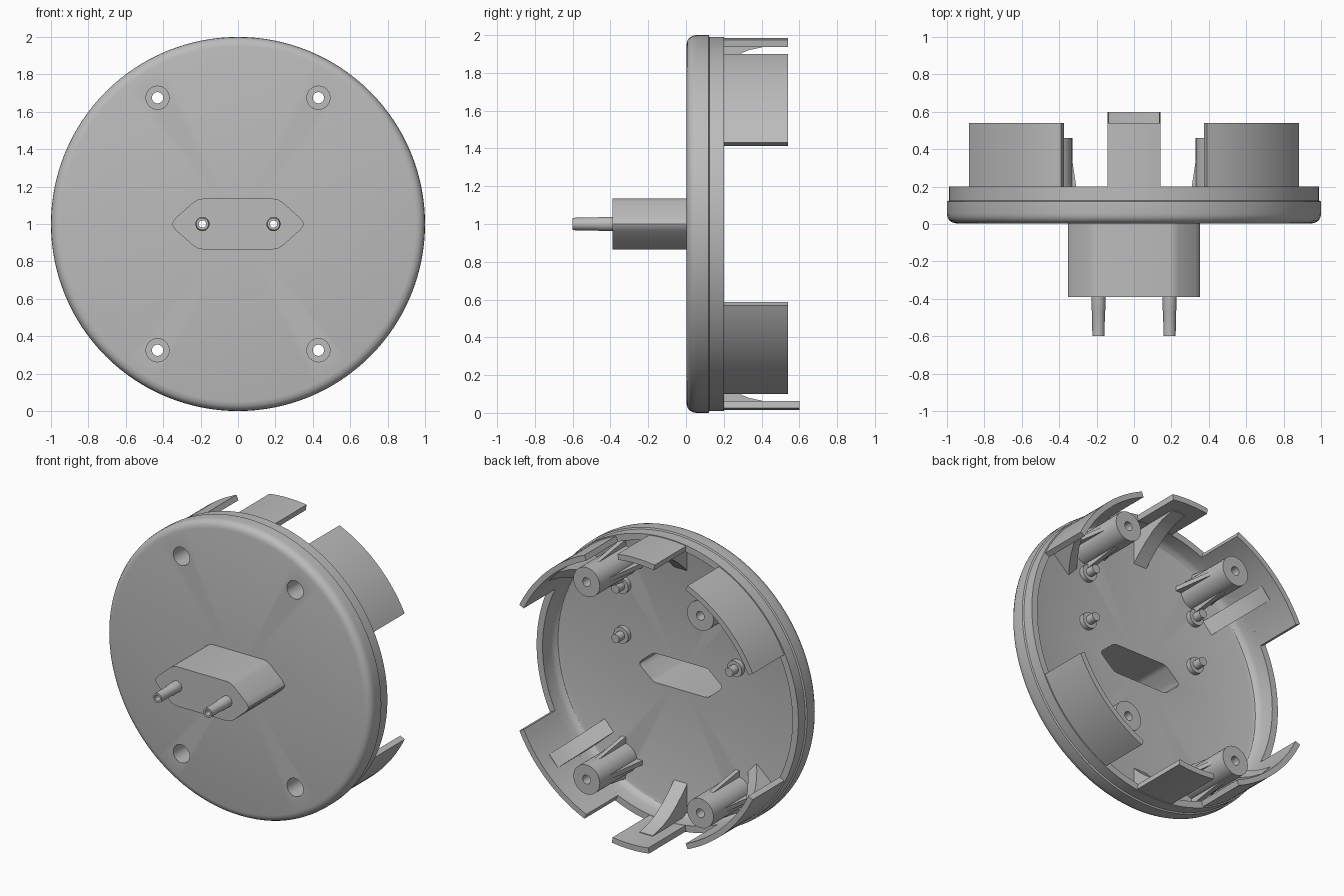
import bpy, bmesh, math

if "Cube" in bpy.data.objects:
    bpy.data.objects.remove(bpy.data.objects["Cube"])

grey = bpy.data.materials.new("plain grey")
grey.use_nodes = True
colour = (0.5, 0.5, 0.5, 1)
grey.diffuse_color = colour
grey.node_tree.nodes["Principled BSDF"].inputs["Base Color"].default_value = colour

CZ = 1.0  # height of the disc axis


def make(name, verts, faces):
    mesh = bpy.data.meshes.new(name)
    mesh.from_pydata(verts, [], faces)
    bm = bmesh.new()
    bm.from_mesh(mesh)
    bmesh.ops.remove_doubles(bm, verts=bm.verts, dist=0.0001)
    bmesh.ops.recalc_face_normals(bm, faces=bm.faces)
    bm.to_mesh(mesh)
    bm.free()
    mesh.materials.append(grey)
    obj = bpy.data.objects.new(name, mesh)
    bpy.context.collection.objects.link(obj)
    return obj


def turn(name, profile, cx=0, cz=CZ, start=0, end=360, steps=32):
    """Revolve a closed (radius, y) profile about an axis along y."""
    full = end - start == 360
    rings = steps if full else steps + 1
    n = len(profile)
    verts, faces = [], []
    for i in range(rings):
        a = math.radians(start + (end - start) * i / steps)
        verts += [(cx + r * math.cos(a), y, cz + r * math.sin(a)) for r, y in profile]
    for i in range(steps):
        p, q = i * n, ((i + 1) % rings) * n
        for j in range(n):
            k = (j + 1) % n
            faces.append((p + j, p + k, q + k, q + j))
    if not full:
        faces += [tuple(range(n)), tuple(range(steps * n, rings * n))]
    return make(name, verts, faces)


def slab(name, profile, angle, width, cx=0, cz=CZ):
    """Radial plate: (radius, y) outline given a thickness across the angle."""
    c, s = math.cos(math.radians(angle)), math.sin(math.radians(angle))
    n = len(profile)
    verts = [(cx + r * c - w * s, y, cz + r * s + w * c)
             for w in (-width / 2, width / 2) for r, y in profile]
    faces = [tuple(range(n)), tuple(range(n, 2 * n))]
    faces += [(j, (j + 1) % n, n + (j + 1) % n, n + j) for j in range(n)]
    return make(name, verts, faces)


def prism(name, quarter, y0, y1):
    """Extrude along y an outline mirrored from its upper right quarter."""
    right = quarter + [(x, -z) for x, z in reversed(quarter[:-1])]
    outline = right + [(-x, z) for x, z in reversed(right)]
    n = len(outline)
    # the tip appears once on each side
    verts = [(x, y, CZ + z) for y in (y0, y1) for x, z in outline]
    faces = [tuple(range(n)), tuple(range(n, 2 * n))]
    faces += [(j, (j + 1) % n, n + (j + 1) % n, n + j) for j in range(n)]
    return make(name, verts, faces)


def cut(obj, cutters):
    for c in cutters:
        c.hide_render = True
        mod = obj.modifiers.new("cut", 'BOOLEAN')
        mod.operation = 'DIFFERENCE'
        mod.solver = 'EXACT'
        mod.object = c
        bpy.context.view_layer.objects.active = obj
        bpy.ops.object.modifier_apply(modifier=mod.name)


def rod(name, radius, y0, y1, cx=0, cz=CZ):
    return turn(name, [(0, y0), (radius, y0), (radius, y1), (0, y1)], cx, cz)


CORNERS = [(sx, sz) for sx in (-1, 1) for sz in (-1, 1)]
BX, BZ = 0.43, 0.675  # screw boss offsets

# Round cover with filleted front edge and stepped rim
cover = turn("round_cover", [
    (0, 0.003), (0.95, 0.003), (0.972, 0.008), (0.988, 0.02), (0.997, 0.037), (1, 0.055),
    (1, 0.12), (0.99, 0.125), (0.99, 0.2), (0.945, 0.2), (0.945, 0.11),
    (0.938, 0.085), (0.922, 0.065), (0.9, 0.058), (0, 0.058)], steps=128)

# Plug block with a hollow open to the back
plug = prism("plug_block", [(0.19, 0.135), (0.215, 0.13), (0.238, 0.117),
                            (0.33, 0.035), (0.346, 0.016), (0.352, 0)], -0.39, 0.02)
pocket = prism("pocket_cutter", [(0.185, 0.1), (0.205, 0.096), (0.22, 0.087),
                                 (0.29, 0.027), (0.305, 0.012), (0.31, 0)], -0.35, 0.3)
bores = [rod("bore_cutter", 0.026, -0.5, -0.2, s * 0.19) for s in (-1, 1)]
wells = [rod("well_cutter", 0.062, -0.1, 0.2, sx * BX, CZ + sz * BZ) for sx, sz in CORNERS]
cut(cover, [pocket] + wells)
cut(plug, [pocket] + bores)
for helper in [pocket] + bores + wells:
    bpy.data.objects.remove(helper)

# Hollow contact pins
for s in (-1, 1):
    turn("contact_pin", [(0.02, -0.6), (0.033, -0.6), (0.034, -0.47), (0.038, -0.455),
                         (0.038, -0.34), (0.02, -0.34)], s * 0.19)

GUSSET = [(0.96, 0.04), (0.71, 0.04), (0.77, 0.1), (0.83, 0.17), (0.885, 0.25),
          (0.92, 0.33), (0.942, 0.43), (0.96, 0.43)]

for sx, sz in CORNERS:
    x, z = sx * BX, CZ + sz * BZ
    # Screw boss, recessed from the front
    turn("screw_boss", [(0.062, 0.02), (0.1, 0.02), (0.1, 0.46), (0.03, 0.46),
                        (0.03, 0.38), (0.062, 0.38)], x, z)
    for a in range(0, 360, 90):
        slab("boss_fin", [(0.09, 0.04), (0.145, 0.04), (0.1, 0.34), (0.09, 0.34)],
             a, 0.03, x, z)
    # Curved wall and its gusset
    mid = math.degrees(math.atan2(sz, sx))
    turn("curved_wall", [(0.945, 0.15), (0.982, 0.15), (0.982, 0.54), (0.945, 0.54)],
         start=mid - 20.3 + sx * sz * 1.3, end=mid + 20.3 + sx * sz * 1.3, steps=16)
    slab("wall_gusset", GUSSET, mid - sx * sz * 3, 0.1)

# Centre tabs at top and bottom, the lower one longer
for angle, depth in ((90, 0.54), (270, 0.6)):
    turn("centre_tab", [(0.947, 0.15), (0.985, 0.15), (0.985, depth), (0.947, depth)],
         start=angle - 8.2, end=angle + 8.2, steps=8)
    slab("tab_gusset", GUSSET, angle, 0.1)

# Small collared pegs on the inner floor
for s in (-1, 1):
    for z in (0.17, 0.51):
        turn("locating_peg", [(0, 0.04), (0.055, 0.04), (0.055, 0.09), (0.03, 0.09),
                              (0.03, 0.15), (0, 0.15)], s * 0.43, CZ + z, steps=20)

# Smooth round surfaces, keep edges sharp
bpy.ops.object.select_all(action='DESELECT')
for obj in bpy.context.collection.objects:
    if obj.type == 'MESH' and grey.name in obj.data.materials:
        obj.select_set(True)
        bpy.context.view_layer.objects.active = obj
bpy.ops.object.shade_smooth_by_angle(angle=math.radians(30))
